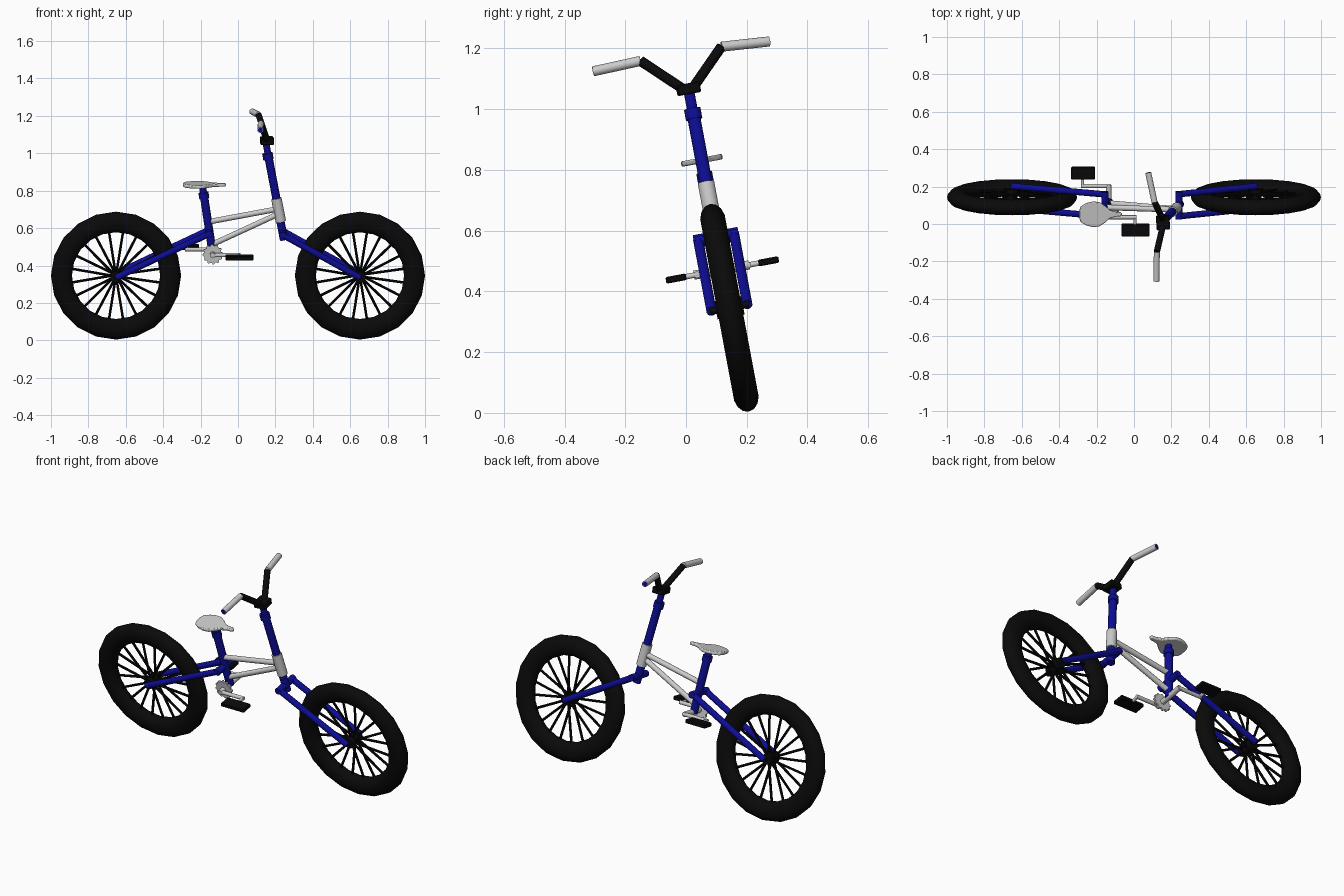
import bpy, bmesh, math
from mathutils import Matrix, Vector

if "Cube" in bpy.data.objects:
    bpy.data.objects.remove(bpy.data.objects["Cube"])

# The whole bike leans sideways; parts are built upright around the axle line
LEAN = Matrix.Translation((0, 0.143, 0.346)) @ Matrix.Rotation(math.radians(10.6), 4, 'X')


def material(name, rgb):
    m = bpy.data.materials.new(name)
    m.diffuse_color = (*rgb, 1)
    m.use_nodes = True
    m.node_tree.nodes["Principled BSDF"].inputs["Base Color"].default_value = m.diffuse_color
    return m


BLUE = material("blue_paint", (0.004, 0.004, 0.3))
BLACK = material("black_rubber", (0.003, 0.003, 0.003))


def finish(name, bm, mat=None):
    bmesh.ops.recalc_face_normals(bm, faces=bm.faces)
    me = bpy.data.meshes.new(name)
    bm.to_mesh(me)
    bm.free()
    ob = bpy.data.objects.new(name, me)
    bpy.context.collection.objects.link(ob)
    if mat:
        me.materials.append(mat)
    ob.matrix_world = LEAN
    bpy.ops.object.select_all(action='DESELECT')
    ob.select_set(True)
    bpy.context.view_layer.objects.active = ob
    bpy.ops.object.shade_smooth_by_angle(angle=math.radians(35))
    return ob


def add_tube(bm, p, q, r, sides=14):
    p, q = Vector(p), Vector(q)
    d = q - p
    mat = Matrix.Translation((p + q) / 2) @ d.to_track_quat('Z', 'Y').to_matrix().to_4x4()
    bmesh.ops.create_cone(bm, cap_ends=True, segments=sides, radius1=r, radius2=r,
                          depth=d.length, matrix=mat)


def tubes(name, parts, mat=None, sides=14):
    bm = bmesh.new()
    for p, q, r in parts:
        add_tube(bm, p, q, r, sides)
    return finish(name, bm, mat)


def box(name, loc, size, mat=None, turn=0):
    bm = bmesh.new()
    bmesh.ops.create_cube(bm, size=1, matrix=Matrix.Translation(loc)
                          @ Matrix.Rotation(turn, 4, 'Z') @ Matrix.Diagonal((*size, 1)))
    ob = finish(name, bm, mat)
    mod = ob.modifiers.new("bevel", 'BEVEL')
    mod.width, mod.segments = 0.004, 1
    return ob


def plate(name, outline, thickness, to_3d, mat=None):
    bm = bmesh.new()
    f = bm.faces.new([bm.verts.new(to_3d(a, b)) for a, b in outline])
    f.normal_update()
    n = f.normal * thickness
    top = bmesh.ops.extrude_face_region(bm, geom=[f])
    bmesh.ops.translate(bm, vec=n, verts=[v for v in top['geom'] if isinstance(v, bmesh.types.BMVert)])
    return finish(name, bm, mat)


# Wheels: tyre, hub and spokes
SEG, RING = 20, 14
for side, cx in (("rear", -0.652), ("front", 0.652)):
    bm = bmesh.new()
    rows = []
    for i in range(SEG):
        a = math.tau * i / SEG
        row = []
        for j in range(RING):
            t = math.tau * j / RING
            r = 0.292 + 0.056 * math.cos(t)
            row.append(bm.verts.new((cx + r * math.cos(a), 0.042 * math.sin(t), r * math.sin(a))))
        rows.append(row)
    for i in range(SEG):
        for j in range(RING):
            k, m = (i + 1) % SEG, (j + 1) % RING
            bm.faces.new((rows[i][j], rows[k][j], rows[k][m], rows[i][m]))
    finish(side + "_tyre", bm, BLACK)
    spokes = []
    for i in range(20):
        a = math.tau * (i + 0.5) / 20
        c, s = math.cos(a), math.sin(a)
        spokes.append(((cx + 0.015 * c, 0.02 * (-1) ** i, 0.015 * s), (cx + 0.25 * c, 0, 0.25 * s), 0.007))
    tubes(side + "_spokes", spokes, BLACK, 8)
    tubes(side + "_hub", [((cx, -0.045, 0), (cx, 0.045, 0), 0.03),
                          ((cx, -0.065, 0), (cx, 0.065, 0), 0.012)], BLACK)

# Fork legs and rear stays, each pair joined by a cross tube
for name, top, cx in (("fork", (0.24, 0.232), 0.652), ("rear_stay", (-0.155, 0.238), -0.652)):
    parts = [((top[0], -0.075, top[1]), (top[0], 0.075, top[1]), 0.019)]
    for s in (-1, 1):
        parts.append(((top[0], s * 0.06, top[1]), (cx, s * 0.06, 0), 0.017))
    tubes(name, parts, BLUE)

# Steering column
tubes("steering_column", [((0.15, 0, 0.72), (0.162, 0, 0.65), 0.018),
                          ((0.162, 0, 0.65), (0.208, 0, 0.405), 0.022),
                          ((0.157, 0, 0.666), (0.163, 0, 0.632), 0.028),
                          ((0.226, 0, 0.30), (0.246, 0, 0.195), 0.022)], BLUE)
tubes("head_tube", [((0.205, 0, 0.42), (0.229, 0, 0.295), 0.028)])

# Seat tube, top tube and down tube
tubes("seat_tube", [((-0.191, 0, 0.50), (-0.183, 0, 0.44), 0.019),
                    ((-0.183, 0, 0.44), (-0.135, 0, 0.12), 0.022),
                    ((-0.185, 0, 0.452), (-0.180, 0, 0.42), 0.027)], BLUE)
tubes("frame_tubes", [((-0.155, 0, 0.293), (0.21, 0, 0.362), 0.015),
                      ((-0.148, 0, 0.165), (0.215, 0, 0.335), 0.015)])

# Seat
half = [(-0.293, 0.018), (-0.285, 0.042), (-0.255, 0.060), (-0.22, 0.069), (-0.185, 0.066),
        (-0.155, 0.045), (-0.13, 0.022), (-0.10, 0.013), (-0.073, 0.011), (-0.065, 0.005)]
outline = half + [(x, -y) for x, y in reversed(half)]
seat = plate("seat", outline, 0.018, lambda a, b: (a, b, 0.503))
mod = seat.modifiers.new("soft_edge", 'BEVEL')
mod.width, mod.segments = 0.005, 2

# Handlebar, grips and clamp
box("bar_clamp", (0.155, 0, 0.734), (0.072, 0.075, 0.036), BLACK, math.radians(4))
bends = [(0.122, -0.138, 0.853), (0.110, 0.132, 0.850)]
ends = [(0.120, -0.298, 0.848), (0.076, 0.290, 0.838)]
bars = [((0.155, 0.016 * s, 0.735), b, 0.017) for s, b in zip((-1, 1), bends)]
tubes("handlebar", bars, BLACK)
tubes("grips", [(b, e, 0.0165) for b, e in zip(bends, ends)])
plugs = []
for b, e in zip(bends, ends):
    d = (Vector(e) - Vector(b)).normalized()
    plugs.append((Vector(e) - d * 0.01, Vector(e) + d * 0.001, 0.013))
tubes("grip_plugs", plugs, BLUE)

# Chainring with blunt teeth
BX, BZ = -0.135, 0.127
gear = []
for i in range(48):
    r = 0.054 if i % 4 < 2 else 0.047
    a = math.tau * i / 48
    gear.append((BX + r * math.cos(a), BZ + r * math.sin(a)))
plate("chainring", gear, 0.012, lambda a, b: (a, -0.05, b))

# Cranks and pedals
crank = [((BX, -0.095, BZ), (BX, 0.09, BZ), 0.015)]
for s in (-1, 1):
    px = BX - s * 0.14
    crank += [((BX + s * 0.01, s * 0.085, BZ), (px - s * 0.008, s * 0.085, BZ), 0.011),
              ((px, s * 0.08, BZ), (px, s * 0.13, BZ), 0.009)]
    box("left_pedal" if s > 0 else "right_pedal", (px + 0.003, s * 0.155, BZ), (0.15 if s < 0 else 0.128, 0.068, 0.022), BLACK)
tubes("cranks", crank)
